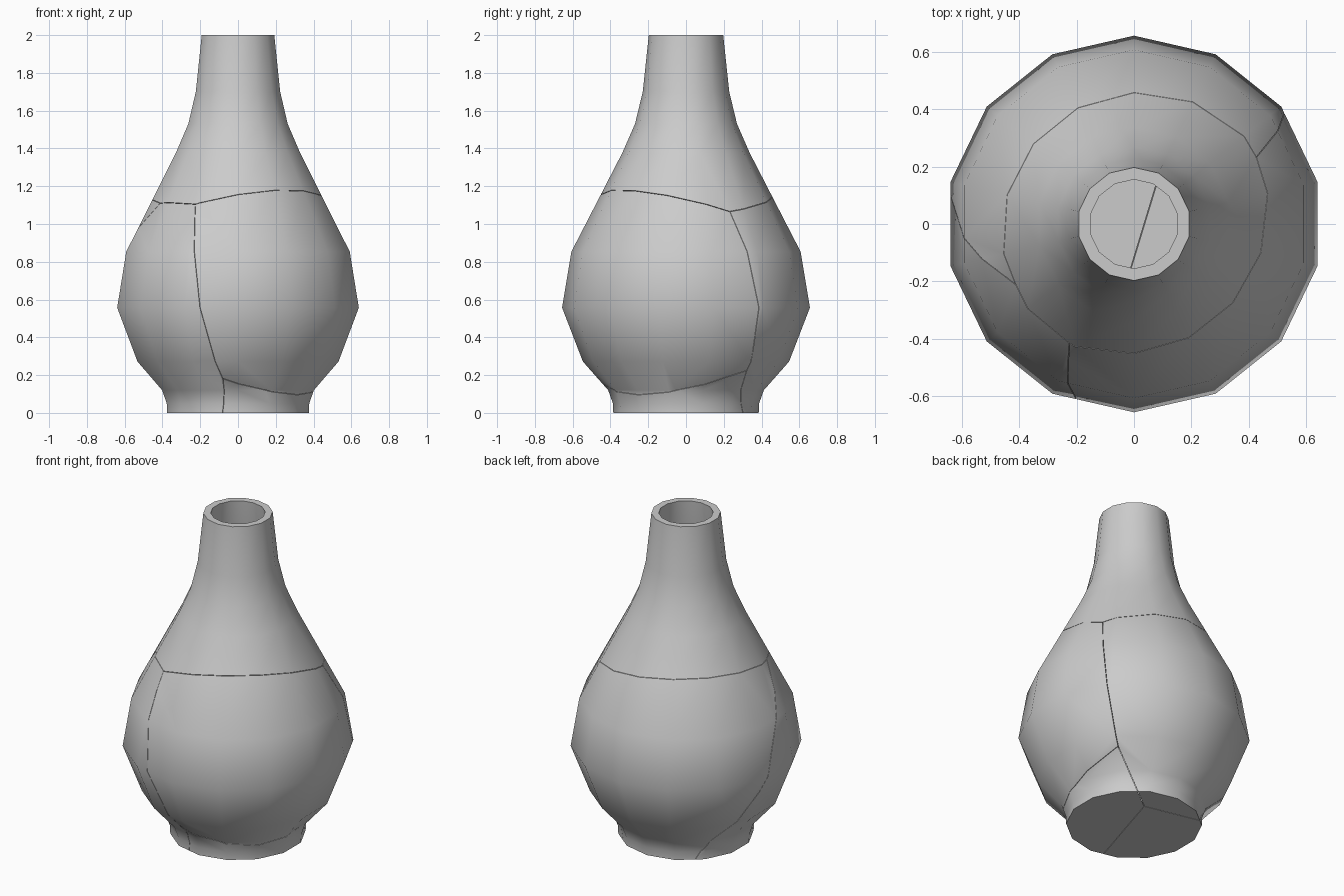
import bpy, bmesh, math
from mathutils import Vector

if "Cube" in bpy.data.objects:
    bpy.data.objects.remove(bpy.data.objects["Cube"])

SIDES = 14
GAP = 0.0012

# closed wall profile (radius, height): outside going up, then inside going down
OUTER = [(.385, 0), (.387, .05), (.412, .12), (.546, .272), (.656, .557), (.607, .853),
         (.338, 1.375), (.27, 1.53), (.229, 1.7), (.197, 2.0)]
INNER = [(.155, 2.0), (.185, 1.695), (.227, 1.52), (.296, 1.36), (.563, .84),
         (.610, .557), (.505, .287), (.375, .14), (.345, .06), (.340, .045)]

# centre of each broken piece: cracks run midway between neighbours
PIECES = {
    "neck_shard": (.014, .189, 1.975),
    "front_right_shard": (.348, -.254, .196),
    "front_left_shard": (-.280, -.032, .090),
    "back_shard": (-.183, .393, .290),
    "foot_shard": (.282, -.203, .008),
}


def vase_body():
    """Hollow 14-sided vase as one closed solid."""
    bm = bmesh.new()
    rings = []
    for r, z in OUTER + INNER:
        ring = []
        for i in range(SIDES):
            a = math.pi / 2 + 2 * math.pi * i / SIDES
            ring.append(bm.verts.new((r * math.cos(a), r * math.sin(a), z)))
        rings.append(ring)
    for lo, hi in zip(rings, rings[1:]):
        for i in range(SIDES):
            j = (i + 1) % SIDES
            bm.faces.new((lo[i], lo[j], hi[j], hi[i]))
    bm.faces.new(rings[0][::-1])
    bm.faces.new(rings[-1])
    bmesh.ops.recalc_face_normals(bm, faces=bm.faces)
    return bm


def shard(name, seed):
    """Cut the vase down to one piece and close the broken edges."""
    bm = vase_body()
    here = Vector(seed)
    for other, pos in PIECES.items():
        if other == name:
            continue
        there = Vector(pos)
        n = (there - here).normalized()
        bmesh.ops.bisect_plane(
            bm, geom=bm.verts[:] + bm.edges[:] + bm.faces[:], dist=1e-5,
            plane_co=(here + there) / 2 - n * GAP, plane_no=n, clear_outer=True)
        rim = [e for e in bm.edges if e.is_boundary]
        if rim:
            bmesh.ops.triangle_fill(bm, edges=rim, use_beauty=True,
                                    use_dissolve=False, normal=n)
    bmesh.ops.recalc_face_normals(bm, faces=bm.faces)
    for f in bm.faces:
        f.smooth = True
    mesh = bpy.data.meshes.new(name)
    bm.to_mesh(mesh)
    bm.free()
    mesh.set_sharp_from_angle(angle=math.radians(45))
    bpy.context.collection.objects.link(bpy.data.objects.new(name, mesh))


for piece, centre in PIECES.items():
    shard(piece, centre)
